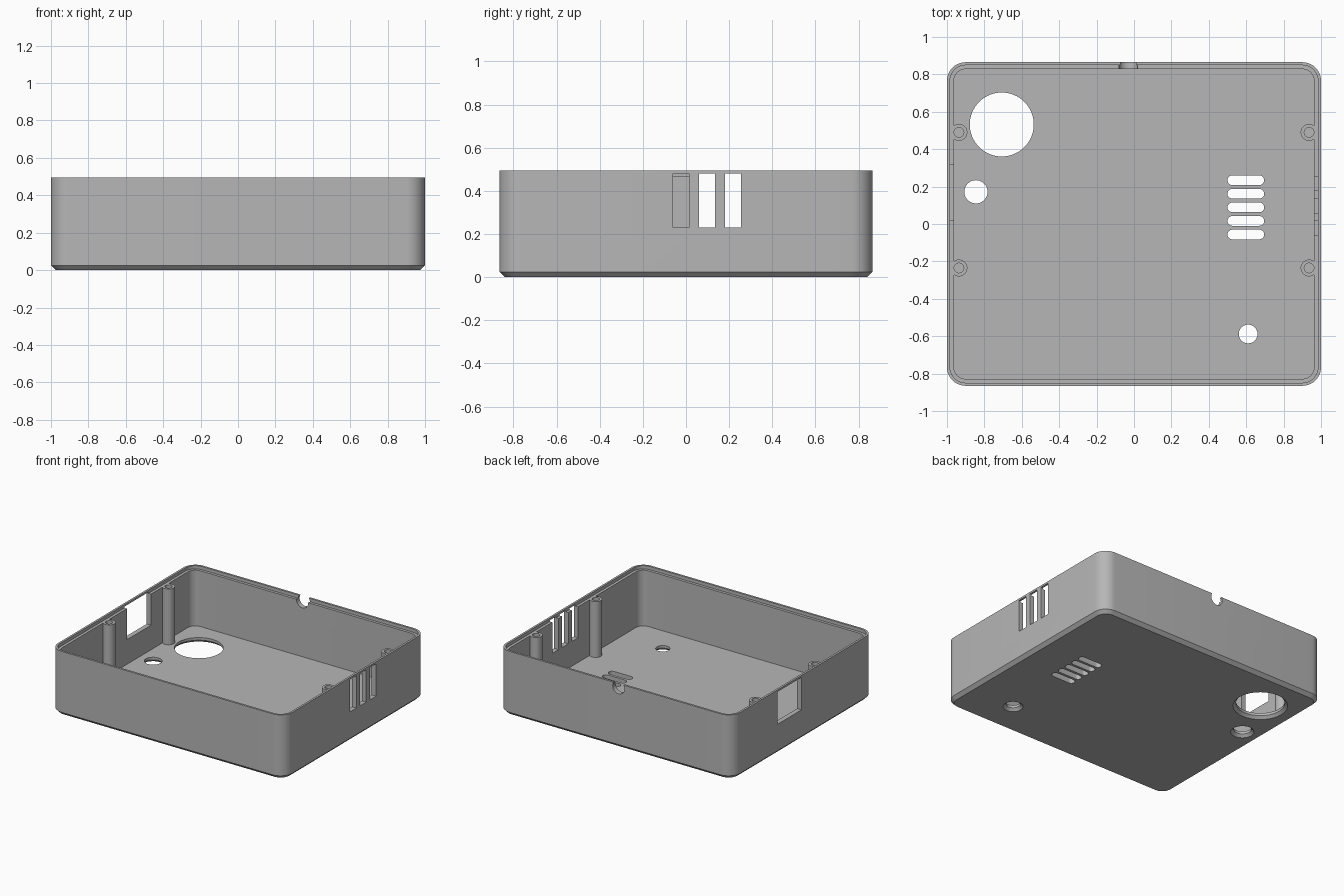
import bpy, bmesh, math
from mathutils import Matrix, Vector

if "Cube" in bpy.data.objects:
    bpy.data.objects.remove(bpy.data.objects["Cube"], do_unlink=True)

grey = bpy.data.materials.new("grey plastic")
grey.use_nodes = True
grey.diffuse_color = (0.47, 0.47, 0.47, 1)
grey.node_tree.nodes["Principled BSDF"].inputs["Base Color"].default_value = grey.diffuse_color

HX, HY, H = 1.0, 0.865, 0.495     # outer half sizes and height
WALL, LIP, LEDGE, FLOOR = 0.037, 0.016, 0.47, 0.04


def ring(hx, hy, r, z, seg=10):
    """Rounded rectangle outline; a circle when hx == hy == r."""
    pts = []
    for i, (sx, sy) in enumerate([(1, 1), (-1, 1), (-1, -1), (1, -1)]):
        for k in range(seg + 1):
            a = math.pi / 2 * (i + k / seg)
            pts.append(Vector((sx * (hx - r) + r * math.cos(a),
                               sy * (hy - r) + r * math.sin(a), z)))
    return pts


def loft(bm, rings, matrix=Matrix()):
    """Skin a stack of outlines and cap both ends."""
    part = bmesh.new()
    rows = [[part.verts.new(p) for p in r] for r in rings]
    n = len(rows[0])
    for a, b in zip(rows, rows[1:]):
        for i in range(n):
            part.faces.new((a[i], a[(i + 1) % n], b[(i + 1) % n], b[i]))
    part.faces.new(rows[0][::-1])
    part.faces.new(rows[-1])
    bmesh.ops.remove_doubles(part, verts=part.verts, dist=1e-5)
    bmesh.ops.recalc_face_normals(part, faces=part.faces)
    part.transform(matrix)
    tmp = bpy.data.meshes.new("part")
    part.to_mesh(tmp)
    part.free()
    bm.from_mesh(tmp)
    bpy.data.meshes.remove(tmp)


def prism(bm, at, hx, hy, r, z0, z1):
    loft(bm, [ring(hx, hy, r, z0), ring(hx, hy, r, z1)], Matrix.Translation((*at, 0)))


def make(name, bm):
    mesh = bpy.data.meshes.new(name)
    bm.to_mesh(mesh)
    bm.free()
    mesh.materials.append(grey)
    ob = bpy.data.objects.new(name, mesh)
    bpy.context.collection.objects.link(ob)
    return ob


def combine(target, tool, operation):
    mod = target.modifiers.new(operation, "BOOLEAN")
    mod.operation, mod.object, mod.solver = operation, tool, "EXACT"
    bpy.context.view_layer.objects.active = target
    bpy.ops.object.modifier_apply(modifier=mod.name)
    bpy.data.objects.remove(tool, do_unlink=True)


# Tray shell: chamfered base, outer wall, raised lip, ledge and floor
bm = bmesh.new()
section = [(0.025, 0), (0, 0.025), (0, H), (LIP, H), (LIP, LEDGE), (WALL, LEDGE), (WALL, FLOOR)]
loft(bm, [ring(HX - d, HY - d, 0.1 - d, z) for d, z in section])
case = make("enclosure_tray", bm)

# Screw posts against the side walls
post_spots = [(sx * 0.936, y) for sx in (-1, 1) for y in (0.49, -0.235)]
bm = bmesh.new()
for p in post_spots:
    prism(bm, p, 0.045, 0.045, 0.045, FLOOR / 2, LEDGE)
combine(case, make("screw_posts", bm), "UNION")

# Openings
bm = bmesh.new()
for p in post_spots:                                   # pilot holes
    prism(bm, p, 0.026, 0.026, 0.026, 0.12, 0.6)
for i in range(5):                                     # floor vents
    prism(bm, (0.598, 0.234 - 0.0725 * i), 0.098, 0.026, 0.0259, -0.1, 0.1)
for x, y, r in [(-0.707, 0.532, 0.171), (-0.845, 0.172, 0.062), (0.61, -0.588, 0.05)]:
    stack = [(r + 0.03, -0.01), (r, 0.02), (r, 0.1)]   # floor holes, chamfered below
    loft(bm, [ring(q, q, q, z, 16) for q, z in stack], Matrix.Translation((x, y, 0)))
for y in (-0.0225, 0.0975, 0.2175):                    # side wall slots
    prism(bm, (1, y), 0.08, 0.0375, 0, 0.23, 0.48)
prism(bm, (-1, 0.1675), 0.08, 0.1475, 0, 0.23, 0.48)   # side wall window
notch = Matrix.Translation((-0.03, HY, 0.467)) @ Matrix.Rotation(math.pi / 2, 4, "X")
loft(bm, [ring(0.05, 0.05, 0.05, z) for z in (-0.1, 0.1)], notch)  # cable notch
cutter = make("opening_cutter", bm)
cutter.hide_render = True
combine(case, cutter, "DIFFERENCE")

bpy.ops.object.select_all(action="DESELECT")
case.select_set(True)
bpy.context.view_layer.objects.active = case
bpy.ops.object.shade_smooth_by_angle(angle=math.radians(30))
